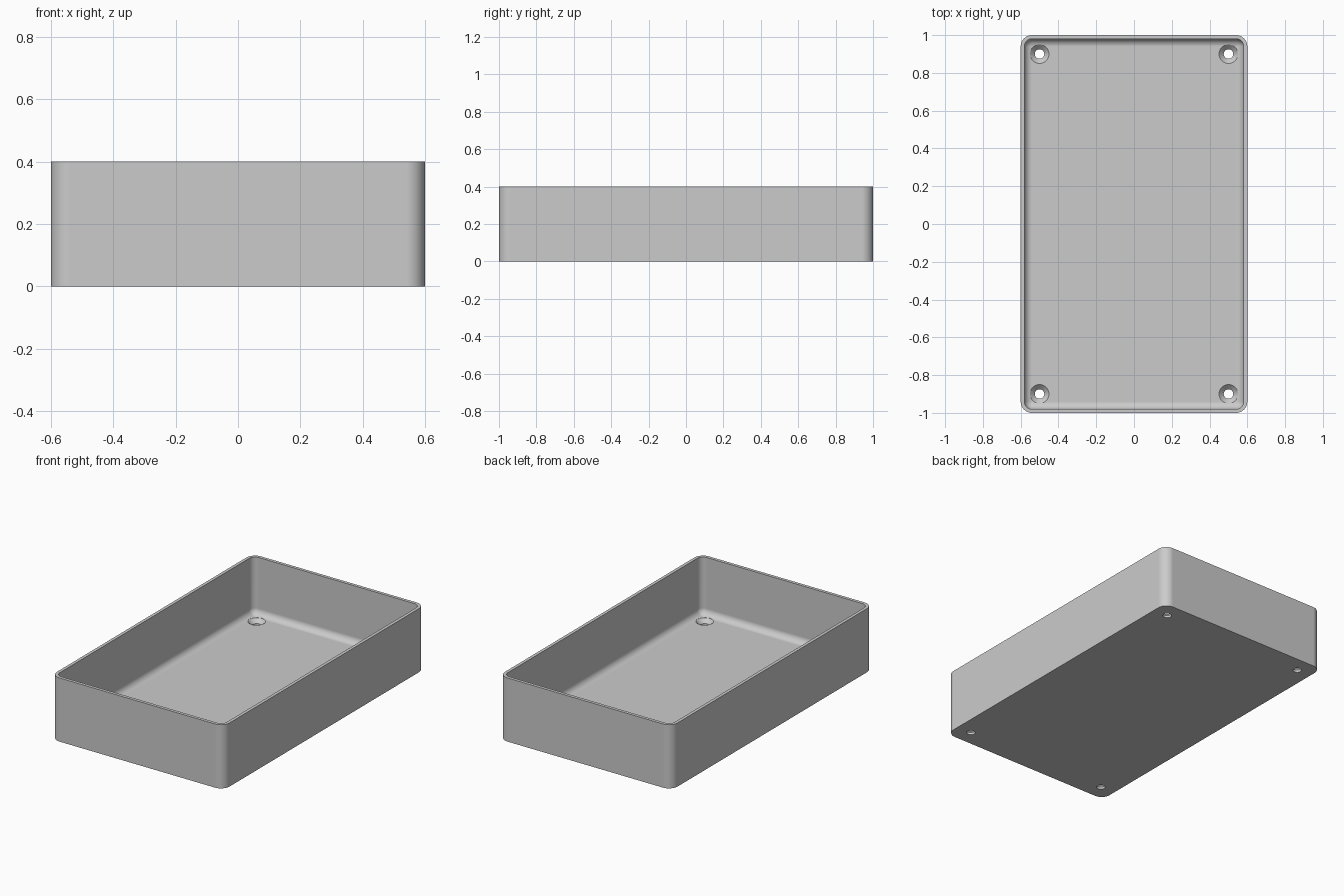
import bpy
import bmesh
from math import sin, cos, pi

if "Cube" in bpy.data.objects:
    bpy.data.objects.remove(bpy.data.objects["Cube"])

HALF_X, HALF_Y, HEIGHT = 0.6, 1.0, 0.4
WALL, FLOOR = 0.02, 0.04
CORNER, FILLET = 0.06, 0.04
ARC = 10  # segments per rounded corner

grey = bpy.data.materials.new("plain grey")
grey.use_nodes = True
colour = (0.6, 0.6, 0.6, 1)
grey.diffuse_color = colour
grey.node_tree.nodes["Principled BSDF"].inputs["Base Color"].default_value = colour


def add_object(name, bm):
    bmesh.ops.remove_doubles(bm, verts=bm.verts, dist=1e-5)
    bmesh.ops.recalc_face_normals(bm, faces=bm.faces)
    mesh = bpy.data.meshes.new(name)
    bm.to_mesh(mesh)
    bm.free()
    mesh.materials.append(grey)
    obj = bpy.data.objects.new(name, mesh)
    bpy.context.collection.objects.link(obj)
    return obj


def rounded_loop(bm, inset, radius, z):
    """Ring of vertices around a rounded rectangle."""
    cx, cy = HALF_X - inset - radius, HALF_Y - inset - radius
    ring = []
    for q, (sx, sy) in enumerate([(1, 1), (-1, 1), (-1, -1), (1, -1)]):
        for i in range(ARC + 1):
            a = (q + i / ARC) * pi / 2
            ring.append(bm.verts.new((sx * cx + radius * cos(a),
                                      sy * cy + radius * sin(a), z)))
    return ring


def loft(bm, rings):
    for low, high in zip(rings, rings[1:]):
        n = len(low)
        for i in range(n):
            j = (i + 1) % n
            bm.faces.new((low[i], low[j], high[j], high[i]))
    bm.faces.new(rings[0][::-1])
    bm.faces.new(rings[-1])


# Open tray: outer wall, rim, inner wall, then the fillet into the floor
steps = [(0, CORNER, 0), (0, CORNER, HEIGHT), (WALL, CORNER - WALL, HEIGHT)]
for k in range(9):
    t = k / 8 * pi / 2
    # the last ring keeps a tiny radius so the floor outline stays clean
    radius = CORNER - WALL - FILLET * (1 - cos(t))
    steps.append((WALL + FILLET * (1 - cos(t)), max(radius, 1e-6),
                  FLOOR + FILLET * (1 - sin(t))))
bm = bmesh.new()
loft(bm, [rounded_loop(bm, *s) for s in steps])
tray = add_object("tray", bm)

# Countersunk screw hole cutters, one in each corner
profile = [(0.025, -0.05), (0.025, 0.015), (0.05, FLOOR), (0.05, 0.08)]
bm = bmesh.new()
SIDES = 32
for x in (-0.5, 0.5):
    for y in (-0.9, 0.9):
        loft(bm, [[bm.verts.new((x + r * cos(2 * pi * i / SIDES),
                                 y + r * sin(2 * pi * i / SIDES), z))
                   for i in range(SIDES)] for r, z in profile])
cutter = add_object("screw_hole_cutter", bm)
cutter.hide_render = True

bpy.ops.object.select_all(action="DESELECT")
tray.select_set(True)
bpy.context.view_layer.objects.active = tray
cut = tray.modifiers.new("screw holes", "BOOLEAN")
cut.object = cutter
cut.operation = "DIFFERENCE"
cut.solver = "EXACT"
bpy.ops.object.modifier_apply(modifier=cut.name)
bpy.data.objects.remove(cutter)

# Smooth rounded corners and fillet, crisp rim and hole edges
bpy.ops.object.shade_smooth_by_angle(angle=pi / 6)
flat = tray.modifiers.new("flat panels", "WEIGHTED_NORMAL")
flat.keep_sharp = True
